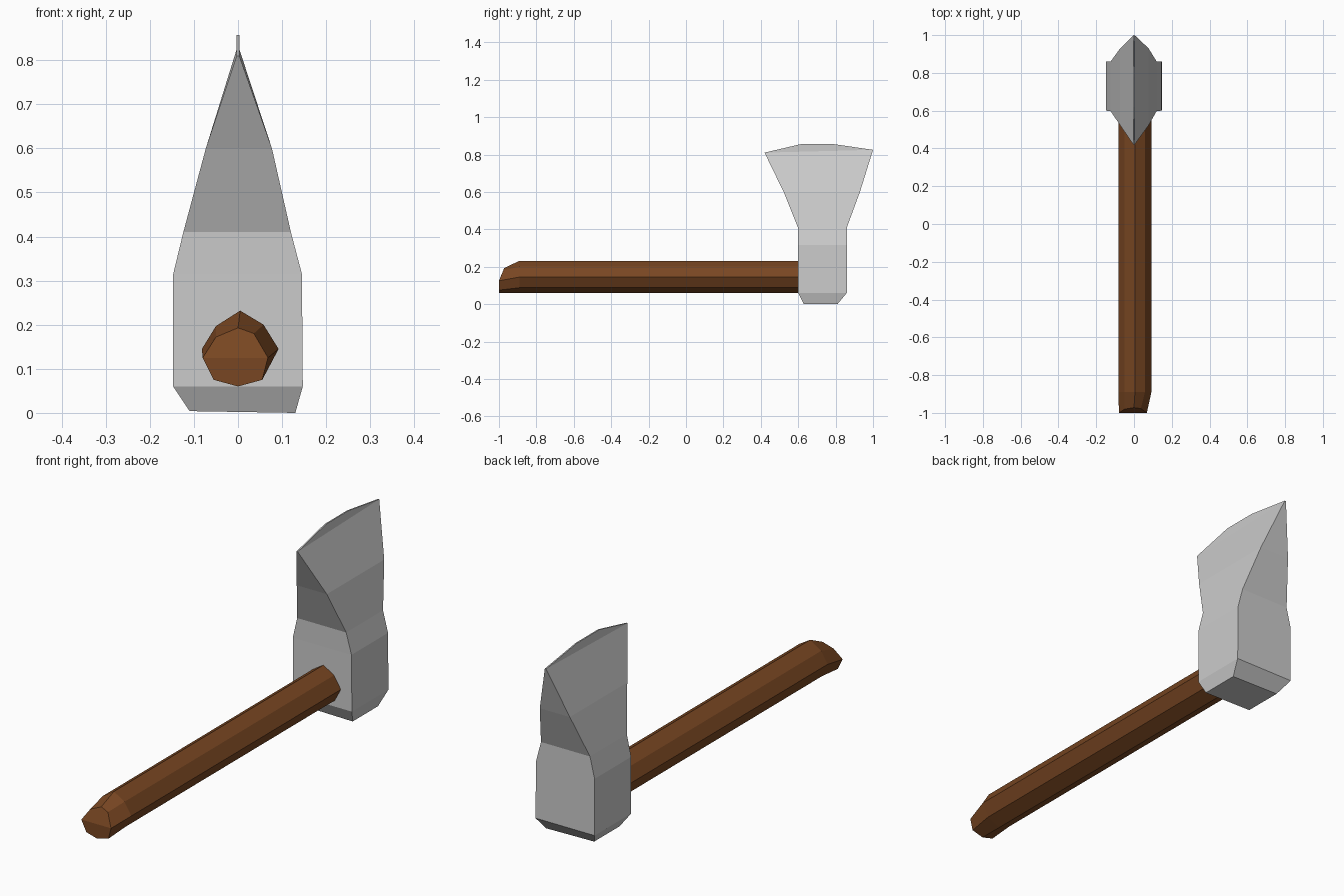
import bpy, bmesh

if "Cube" in bpy.data.objects:
    bpy.data.objects.remove(bpy.data.objects["Cube"])


def make_object(name, bm, color=None):
    bmesh.ops.recalc_face_normals(bm, faces=bm.faces[:])
    mesh = bpy.data.meshes.new(name)
    bm.to_mesh(mesh)
    bm.free()
    obj = bpy.data.objects.new(name, mesh)
    bpy.context.collection.objects.link(obj)
    if color:
        mat = bpy.data.materials.new(name + "_material")
        mat.diffuse_color = color
        mat.use_nodes = True
        mat.node_tree.nodes["Principled BSDF"].inputs["Base Color"].default_value = mat.diffuse_color
        mesh.materials.append(mat)
    return obj


def loft(bm, rings):
    """Skin consecutive rings of points and return their vertices."""
    loops = [[bm.verts.new(p) for p in ring] for ring in rings]
    for a, b in zip(loops, loops[1:]):
        n = len(a)
        for i in range(n):
            j = (i + 1) % n
            bm.faces.new((a[i], a[j], b[j], b[i]))
    return loops


# Axe head: rectangular sections (z, left x, right x, front y, back y)
sections = [
    (0.003, -0.11, 0.13, 0.63, 0.81),
    (0.06, -0.147, 0.147, 0.60, 0.86),
    (0.315, -0.147, 0.145, 0.60, 0.86),
    (0.41, -0.124, 0.12, 0.598, 0.86),
    (0.60, -0.073, 0.077, 0.522, 0.93),
]
rings = [[(x0, y0, z), (x1, y0, z), (x1, y1, z), (x0, y1, z)]
         for z, x0, x1, y0, y1 in sections]
rings[0] = [(x, y, 0.0 if x > 0 else 0.004) for x, y, z in rings[0]]

# Flared cutting edge, with its two corners at different heights
E = 0.003
rings.append([(-E, 0.42, 0.81), (E, 0.42, 0.81), (E, 1.0, 0.825), (-E, 1.0, 0.825)])
bm = bmesh.new()
loops = loft(bm, rings)
bm.faces.new(loops[0])

# Thin curved lip of the blade
fl, fr, br, bl = loops[-1]
arc = [(0.62, 0.857), (0.78, 0.857)]
left = [fl] + [bm.verts.new((-E, y, z)) for y, z in arc] + [bl]
right = [fr] + [bm.verts.new((E, y, z)) for y, z in arc] + [br]
bm.faces.new(left)
bm.faces.new(right)
for i in range(3):
    bm.faces.new((left[i], right[i], right[i + 1], left[i + 1]))
make_object("axe_head", bm)

# Wooden handle: eight-sided shaft (x, z) with a bevelled butt (x, y, z)
shaft = [(0.005, 0.232), (0.058, 0.2), (0.092, 0.145), (0.062, 0.088),
         (0.0, 0.06), (-0.055, 0.085), (-0.082, 0.145), (-0.05, 0.197)]
butt = [(0.0, -0.972, 0.193), (0.036, -0.977, 0.18), (0.068, -1.0, 0.125),
        (0.055, -1.0, 0.075), (0.0, -1.0, 0.06), (-0.055, -1.0, 0.075),
        (-0.08, -1.0, 0.125), (-0.05, -0.98, 0.172)]
bm = bmesh.new()
loops = loft(bm, [butt] + [[(x, y, z) for x, z in shaft] for y in (-0.89, 0.62)])
bm.faces.new(loops[-1])
end = loops[0]
bm.faces.new(end[2:7])
bm.faces.new([end[6], end[7], end[0], end[1], end[2]])
make_object("handle", bm, (0.19, 0.062, 0.016, 1.0))
